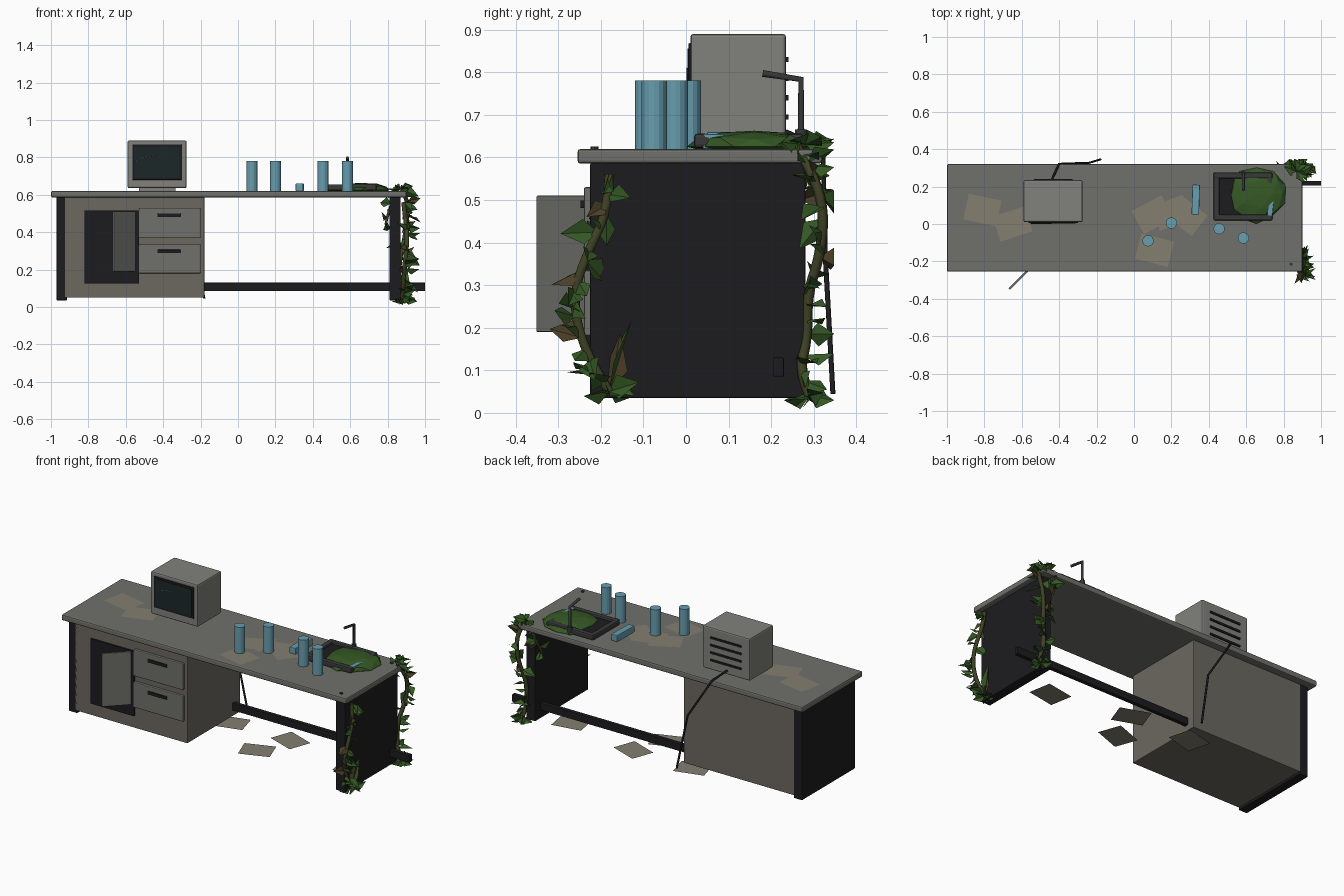
import bpy, bmesh, math, random
from mathutils import Vector, Euler

if "Cube" in bpy.data.objects:
    bpy.data.objects.remove(bpy.data.objects["Cube"])
random.seed(4)


def mat(name, r, g, b):
    m = bpy.data.materials.new(name)
    m.diffuse_color = (r, g, b, 1)
    m.use_nodes = True
    m.node_tree.nodes["Principled BSDF"].inputs["Base Color"].default_value = m.diffuse_color
    return m


TOP = mat("worn_grey", .16, .16, .145)
CASE = mat("case_grey", .22, .22, .20)
WOOD = mat("cabinet_grey", .15, .14, .12)
DARK = mat("dark_metal", .012, .012, .014)
RIM = mat("rim_metal", .04, .04, .04)
SCREEN = mat("screen_glass", .012, .02, .022)
BLUE = mat("blue_glass", .14, .34, .43)
PAPER = mat("old_paper", .23, .21, .16)
LEAF = mat("leaf_green", .035, .10, .018)
DRY = mat("dry_leaf", .07, .05, .02)
STEM = mat("stem_olive", .05, .055, .018)


def finish(name, bm, *mats):
    me = bpy.data.meshes.new(name)
    bm.to_mesh(me)
    bm.free()
    for m in mats:
        me.materials.append(m)
    ob = bpy.data.objects.new(name, me)
    bpy.context.collection.objects.link(ob)
    return ob


def box(name, x, y, z, m, bevel=0, rot=(0, 0, 0)):
    """Box from (min, max) ranges, optionally bevelled and turned."""
    bm = bmesh.new()
    bmesh.ops.create_cube(bm, size=1)
    bmesh.ops.scale(bm, vec=(x[1] - x[0], y[1] - y[0], z[1] - z[0]), verts=bm.verts)
    if bevel:
        bmesh.ops.bevel(bm, geom=bm.edges[:], offset=bevel, segments=2, profile=.5, affect='EDGES')
    ob = finish(name, bm, m)
    ob.location = (sum(x) / 2, sum(y) / 2, sum(z) / 2)
    ob.rotation_euler = rot
    return ob


def cyl(name, x, y, z0, z1, r, m, n=16):
    bm = bmesh.new()
    bmesh.ops.create_cone(bm, cap_ends=True, segments=n, radius1=r, radius2=r, depth=z1 - z0)
    ob = finish(name, bm, m)
    ob.location = (x, y, (z0 + z1) / 2)
    return ob


def tube(name, pts, r, m, kind='POLY', res=1):
    cu = bpy.data.curves.new(name, 'CURVE')
    cu.dimensions = '3D'
    cu.bevel_depth, cu.bevel_resolution, cu.use_fill_caps = r, res, True
    cu.resolution_u = 4
    sp = cu.splines.new(kind)
    sp.points.add(len(pts) - 1)
    for p, c in zip(sp.points, pts):
        p.co = (*c, 1)
    if kind == 'NURBS':
        sp.order_u, sp.use_endpoint_u = 3, True
    cu.materials.append(m)
    ob = bpy.data.objects.new(name, cu)
    bpy.context.collection.objects.link(ob)
    return ob


# Desk: top, end panels, stretcher beam
box("table_top", (-1, .9), (-.255, .32), (.585, .62), TOP, .008)
box("left_panel", (-.97, -.915), (-.225, .28), (.035, .587), DARK, .004)
box("right_panel", (.81, .87), (-.225, .28), (.035, .587), DARK, .004)
box("stretcher_beam", (-.2, 1), (.205, .23), (.085, .13), DARK, .003)
for y in (-.215, .265):
    cyl("top_bolt", .84, y, .615, .626, .009, RIM, 8)

# Cabinet with open compartment, swung door and drawers
box("cabinet", (-.93, -.18), (-.225, .278), (.05, .587), WOOD, .004)
box("open_compartment", (-.82, -.53), (-.236, -.22), (.125, .515), DARK)
d = math.radians(45)
box("cabinet_door", (-.695, -.505), (-.286, -.274), (.19, .51), TOP, .002, (0, 0, d))
for z0, z1, h in ((.37, .53, .49), (.18, .335, .297)):
    box("drawer_front", (-.53, -.2), (-.24, -.215), (z0, z1), TOP, .005)
    box("drawer_handle", (-.43, -.305), (-.248, -.235), (h - .009, h + .009), DARK, .002)

# Old monitor: case, recess, glass with crack, rear vents, foot, cable
box("monitor_case", (-.59, -.275), (.01, .235), (.635, .89), CASE, .008)
box("monitor_foot", (-.53, -.335), (.05, .2), (.615, .64), CASE)
box("monitor_bezel", (-.565, -.3), (.006, .03), (.68, .868), DARK, .002)
box("monitor_screen", (-.553, -.312), (.003, .02), (.692, .856), SCREEN)
tube("screen_crack", [(-.55, .002, .775), (-.51, .002, .80), (-.44, .002, .81)], .001, CASE, res=0)
for z in (.695, .74, .785, .83):
    box("monitor_vent", (-.535, -.33), (.225, .241), (z - .006, z + .006), DARK)
tube("monitor_cable", [(-.44, .235, .66), (-.40, .322, .622), (-.24, .327, .37), (-.18, .345, .045)], .006, DARK)

# Drinking vessels and blue bars
for x, y in ((.075, -.09), (.20, .005), (.455, -.025), (.585, -.075)):
    cyl("blue_tumbler", x, y, .62, .78, .03, BLUE)
box("blue_bar", (.31, .35), (.05, .21), (.62, .66), BLUE, .004, (0, 0, -.03))
box("blue_bar_by_sink", (.72, .745), (.04, .17), (.62, .655), BLUE, .003, (0, 0, -.1))

# Sink rim, basin and tap
for y in (.035, .26):
    box("sink_rim_long", (.425, .74), (y - .016, y + .016), (.622, .656), RIM, .008)
for x in (.441, .724):
    box("sink_rim_short", (x - .016, x + .016), (.03, .265), (.622, .654), RIM, .008)
box("sink_basin", (.44, .725), (.035, .26), (.612, .642), DARK)
tube("tap", [(.585, .27, .64), (.585, .27, .783), (.585, .18, .797)], .008, RIM, res=2)
cyl("tap_collar", .585, .27, .62, .665, .014, RIM, 12)

# Moss mound growing under the sink
bm = bmesh.new()
bmesh.ops.create_icosphere(bm, subdivisions=2, radius=1)
for v in bm.verts:
    v.co *= random.uniform(.9, 1.04)
    v.co = Vector((v.co.x * .16, v.co.y * .155, max(v.co.z, -.2) * .04))
finish("moss_mound", bm, LEAF).location = (.655, .16, .625)

# Loose papers: x, y, z, turn
sheets = [(-.81, .075, .6215, -12), (-.65, .0, .6225, 18), (.10, .05, .6215, 28), (.20, .06, .6225, 20),
          (.28, .045, .623, -38), (.11, -.14, .6225, -14), (.12, .01, .001, 20), (.2, .215, .002, -20),
          (-.2, .22, .001, 15), (.68, .12, .001, 10)]
for x, y, z, a in sheets:
    bm = bmesh.new()
    bmesh.ops.create_grid(bm, x_segments=1, y_segments=1, size=.5)
    ob = finish("loose_paper", bm, PAPER)
    ob.scale = (.18, .14, 1)
    ob.location, ob.rotation_euler = (x, y, z), (0, 0, math.radians(a))


def add_leaf(bm, base, direction, length, dry=False):
    """Folded kite leaf."""
    n = direction.normalized()
    side = n.cross(Vector((random.uniform(-1, 1), random.uniform(-1, 1), random.uniform(-1, 1)))).normalized()
    up = n.cross(side)
    w = min(length * .35, .03)
    mid = base + n * length * .4
    pts = [base, mid + side * w + up * w * .5, base + n * length, mid - side * w + up * w * .5]
    for p in pts:
        p.x, p.y, p.z = min(p.x, .99), max(-.35, min(.348, p.y)), max(.008, p.z)
    vs = [bm.verts.new(p) for p in pts]
    for tri in ((0, 1, 2), (0, 2, 3)):
        bm.faces.new([vs[i] for i in tri]).material_index = int(dry)


# Vines climbing the right panel, with leaves along each path
front = [(.885, -.18, .56), (.895, -.185, .47), (.905, -.225, .39), (.90, -.26, .30), (.89, -.26, .22),
         (.885, -.225, .12), (.88, -.18, .05)]
back = [(.88, .26, .625), (.91, .30, .56), (.905, .325, .47), (.89, .315, .37), (.87, .285, .28),
        (.86, .285, .17), (.88, .265, .10), (.89, .29, .04)]
inner = [(.83, .29, .58), (.80, .27, .50), (.79, .24, .44)]
for name, path, out, count in (("front_vine", front, -1, 24), ("back_vine", back, 1, 24), ("inner_vine", inner, 1, 7)):
    tube(name, path, .012 if name != "inner_vine" else .007, STEM, 'NURBS')
    bm = bmesh.new()
    for i in range(count):
        t = i / (count - 1) * (len(path) - 1)
        k = min(int(t), len(path) - 2)
        p = Vector(path[k]).lerp(Vector(path[k + 1]), t - k)
        sx = 1 if name != "inner_vine" else -.6
        dr = Vector((sx * random.uniform(-.5, 1.1), out * random.uniform(-.5, 1), random.uniform(-.6, .3)))
        add_leaf(bm, p, dr, random.uniform(.06, .095), i % 7 == 3)
    # tuft at the foot
    if name != "inner_vine":
        for i in range(6):
            a = i * math.tau / 6
            add_leaf(bm, Vector(path[-1]), Vector((math.cos(a), math.sin(a), -.15)), .07)
    if out < 0:
        for dy, l in ((.05, .18), (.03, .14)):
            add_leaf(bm, Vector(path[-1]), Vector((.02, dy, .16)), l, l < .15)
    finish(name + "_leaves", bm, LEAF, DRY)

# Leaves spilling over the back corner of the top
bm = bmesh.new()
for i in range(9):
    a = random.uniform(0, math.tau)
    add_leaf(bm, Vector((.87, .28, .63)), Vector((math.cos(a), math.sin(a), random.uniform(0, .25))), .075)
finish("corner_leaves", bm, LEAF)
